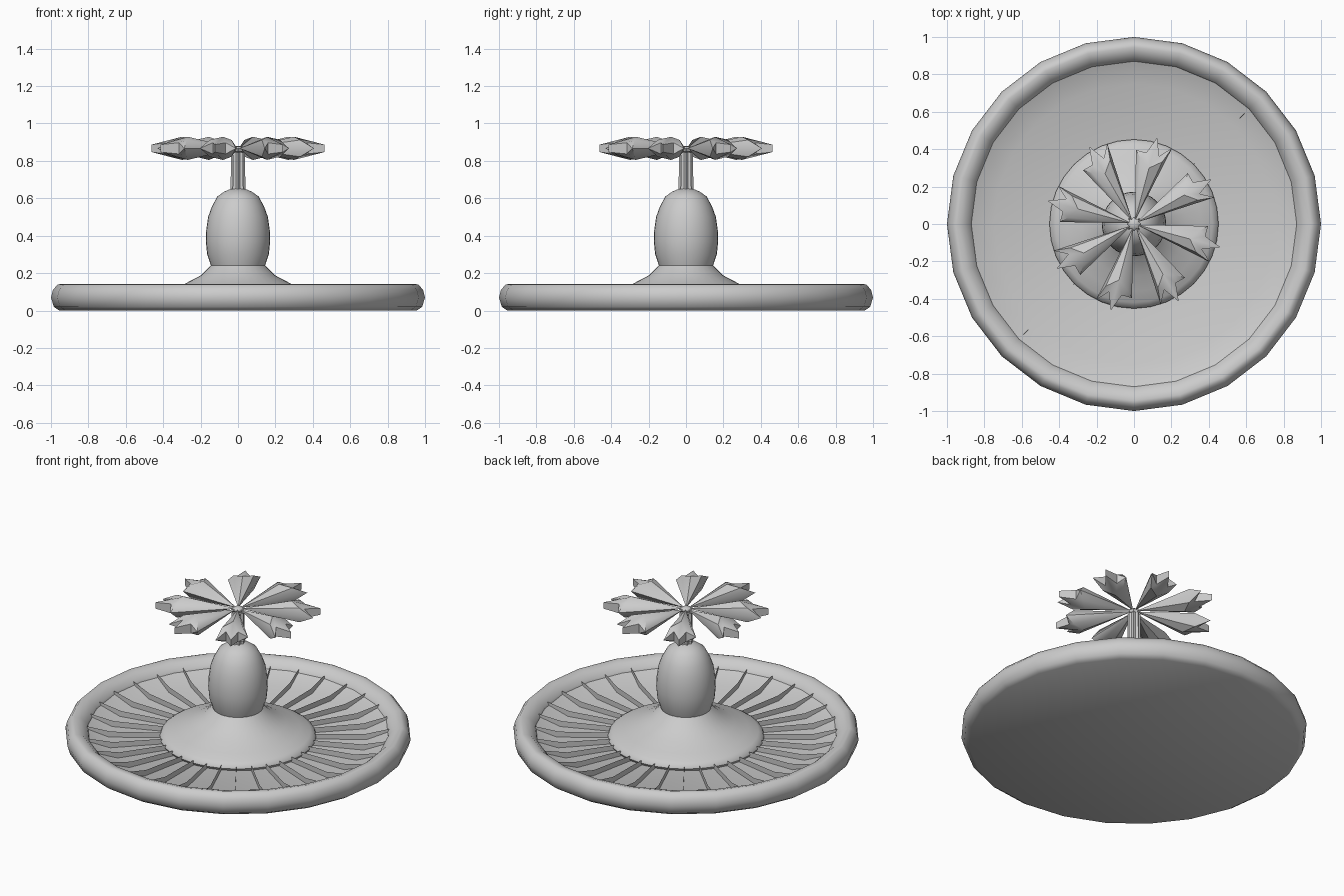
import bpy, bmesh
from math import sin, cos, pi, radians

if "Cube" in bpy.data.objects:
    bpy.data.objects.remove(bpy.data.objects["Cube"])


def finish(name, bm, angle=40, fix=True):
    if fix:
        bmesh.ops.recalc_face_normals(bm, faces=bm.faces)
    me = bpy.data.meshes.new(name)
    bm.to_mesh(me)
    bm.free()
    ob = bpy.data.objects.new(name, me)
    bpy.context.collection.objects.link(ob)
    bpy.ops.object.select_all(action='DESELECT')
    ob.select_set(True)
    bpy.context.view_layer.objects.active = ob
    bpy.ops.object.shade_smooth_by_angle(angle=radians(angle))
    return ob


def lathe(name, profile, n, flute=0.0, angle=40):
    """Spin (radius, height) points about z; flute pinches every other side."""
    bm = bmesh.new()
    rings = []
    for r, z in profile:
        if r == 0:
            rings.append([bm.verts.new((0, 0, z))] * n)
        else:
            ring = []
            for i in range(n):
                a = 2 * pi * i / n
                q = r * (1 - flute * (i % 2))
                ring.append(bm.verts.new((q * cos(a), q * sin(a), z)))
            rings.append(ring)
    for lo, hi in zip(rings, rings[1:]):
        for i in range(n):
            j = (i + 1) % n
            bm.faces.new(dict.fromkeys((lo[i], lo[j], hi[j], hi[i])))
    return finish(name, bm, angle)


# Dish with rounded rim and sloped inner wall
lathe("dish", [(0, 0), (.955, 0), (.985, .02), (1, .07), (.99, .11), (.965, .138),
               (.945, .142), (.91, .132), (.875, .10), (.87, .088), (.75, .04), (0, .04)], 24)

# Centre skirt and domed hub
lathe("hub", [(.44, .035), (.452, .055), (.445, .072), (.42, .088), (.36, .11), (.28, .145),
              (.20, .187), (.145, .24), (.165, .30), (.172, .37), (.17, .43), (.16, .50),
              (.14, .555), (.11, .61), (.075, .635), (.04, .65), (0, .655)], 32)

# Fluted stem and small cap
lathe("stem", [(.04, .645), (.038, .76), (.038, .845), (0, .85)], 16, flute=.25)
lathe("cap", [(0, .845), (.03, .85), (.038, .865), (.025, .876), (0, .88)], 16, flute=.2)

# Radial pocket dividers
bm = bmesh.new()
N = 32
for k in range(N):
    a = 2 * pi * k / N
    def put(r, z):
        return bm.verts.new((r * cos(a), r * sin(a), z))
    lo = [put(*p) for p in ((.44, .04), (.75, .04), (.873, .088))]
    hi = [put(*p) for p in ((.44, .072), (.735, .075), (.873, .108))]
    for i in range(2):
        bm.faces.new((lo[i], lo[i + 1], hi[i + 1], hi[i]))
finish("pocket_dividers", bm)

# Ring of eight pointed petals on top, each mirrored above and below its mid plane
TOP = {"T": (.31, 0, .062), "P": (.35, .058, .045), "Q": (.36, -.06, .045),
       "C": (.478, 0, .02), "N": (.385, .035, .03), "M": (.385, -.036, .03)}
MID = {"A": (.015, 0, 0), "L": (.385, .092, 0), "R": (.445, -.092, 0)}
HALF = ["ATP", "APL", "AQT", "ARQ", "TNP", "PNL", "TCN", "TMC", "TQM", "QRM"]
bm = bmesh.new()
for k in range(8):
    a = radians(75 + 45 * k)
    def at(p, s=1):
        x, y, z = p
        return bm.verts.new((x * cos(a) - y * sin(a), x * sin(a) + y * cos(a), .867 + s * z))
    mid = {key: at(p) for key, p in MID.items()}
    up = {**mid, **{key: at(p) for key, p in TOP.items()}}
    dn = {**mid, **{key: at(p, -1) for key, p in TOP.items()}}
    for f in HALF:
        bm.faces.new([up[c] for c in f])
        bm.faces.new([dn[c] for c in reversed(f)])
    # closing walls around the notched end
    bm.faces.new((mid["R"], up["M"], dn["M"]))
    bm.faces.new((up["M"], up["C"], dn["C"], dn["M"]))
    bm.faces.new((up["C"], up["N"], dn["N"], dn["C"]))
    bm.faces.new((up["N"], mid["L"], dn["N"]))
finish("petals", bm, 45)
